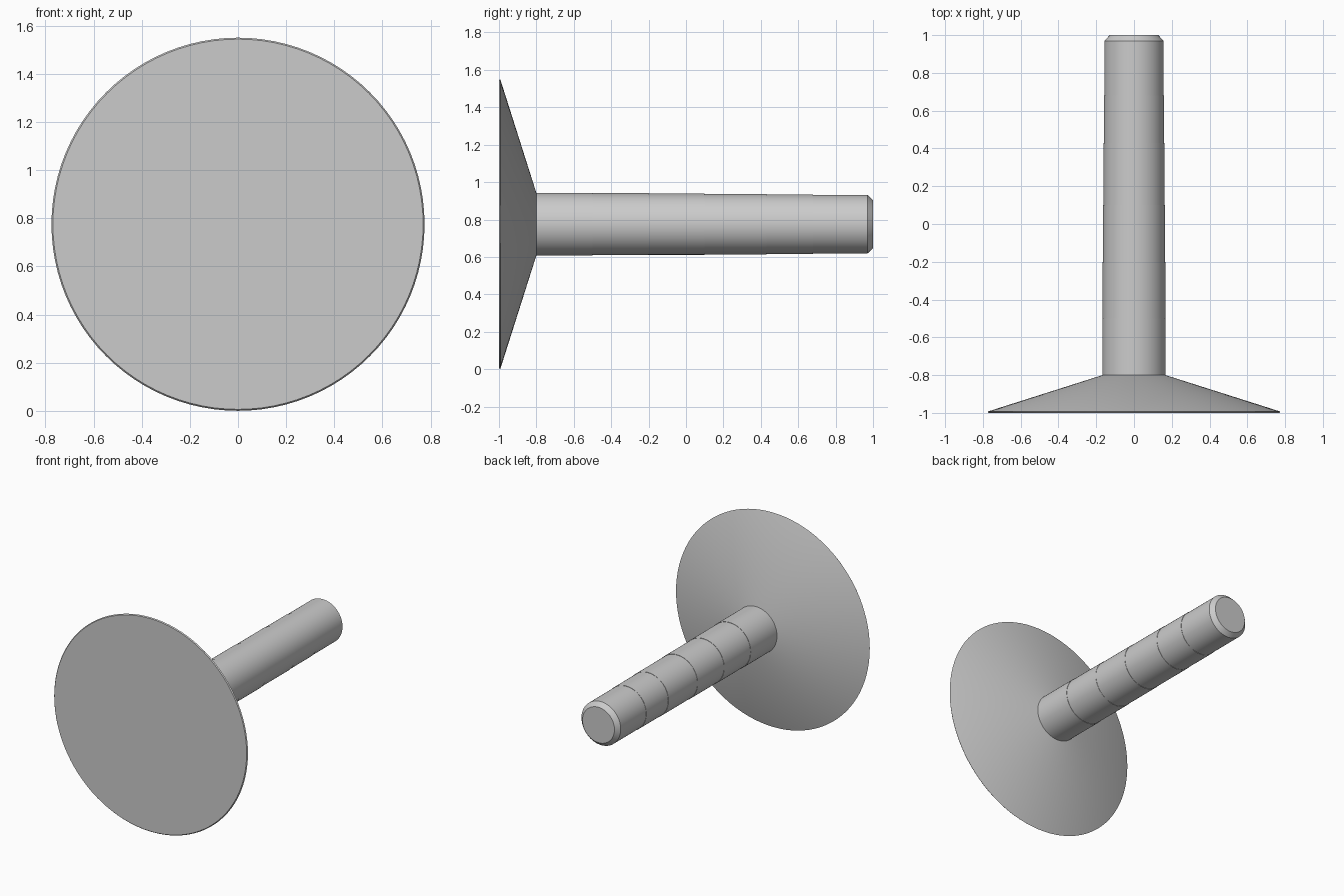
import bpy, bmesh, math
from mathutils import Vector

if "Cube" in bpy.data.objects:
    bpy.data.objects.remove(bpy.data.objects["Cube"])

AXIS_Z = 0.775
SEGMENTS = 96

steel = bpy.data.materials.new("grey steel")
steel.use_nodes = True
steel.diffuse_color = (0.6, 0.6, 0.6, 1)
steel.node_tree.nodes["Principled BSDF"].inputs["Base Color"].default_value = (0.6, 0.6, 0.6, 1)


def lathe(name, profile):
    """Spin (y, radius) points around the horizontal y axis."""
    bm = bmesh.new()
    verts = [bm.verts.new((0, y, r)) for y, r in profile]
    edges = [bm.edges.new(pair) for pair in zip(verts, verts[1:])]
    bmesh.ops.spin(bm, geom=verts + edges, cent=(0, 0, 0), axis=(0, 1, 0),
                   angle=math.tau, steps=SEGMENTS, use_duplicate=False)
    bmesh.ops.remove_doubles(bm, verts=bm.verts, dist=0.0001)
    bmesh.ops.recalc_face_normals(bm, faces=bm.faces)
    bmesh.ops.translate(bm, verts=bm.verts, vec=Vector((0, 0, AXIS_Z)))
    mesh = bpy.data.meshes.new(name)
    bm.to_mesh(mesh)
    bm.free()
    mesh.materials.append(steel)
    obj = bpy.data.objects.new(name, mesh)
    bpy.context.collection.objects.link(obj)
    bpy.ops.object.select_all(action="DESELECT")
    obj.select_set(True)
    bpy.context.view_layer.objects.active = obj
    bpy.ops.object.shade_smooth_by_angle(angle=math.radians(30))
    return obj


# Wide conical head with a thin rim and a flat front
lathe("conical_head", [(-1, 0), (-1, 0.769), (-0.993, 0.775), (-0.8, 0.167), (-0.8, 0)])

# Shaft sections, each slightly slimmer than the one before
stops = [-0.8, -0.5, -0.2, 0.1, 0.43, 0.68, 0.97]
shaft = [(-0.8, 0)]
for i, (start, end) in enumerate(zip(stops, stops[1:])):
    radius = 0.168 - 0.0022 * i
    shaft += [(start, radius), (end, radius)]

# Chamfered tip
shaft += [(1, 0.128), (1, 0)]
lathe("stepped_shaft", shaft)
